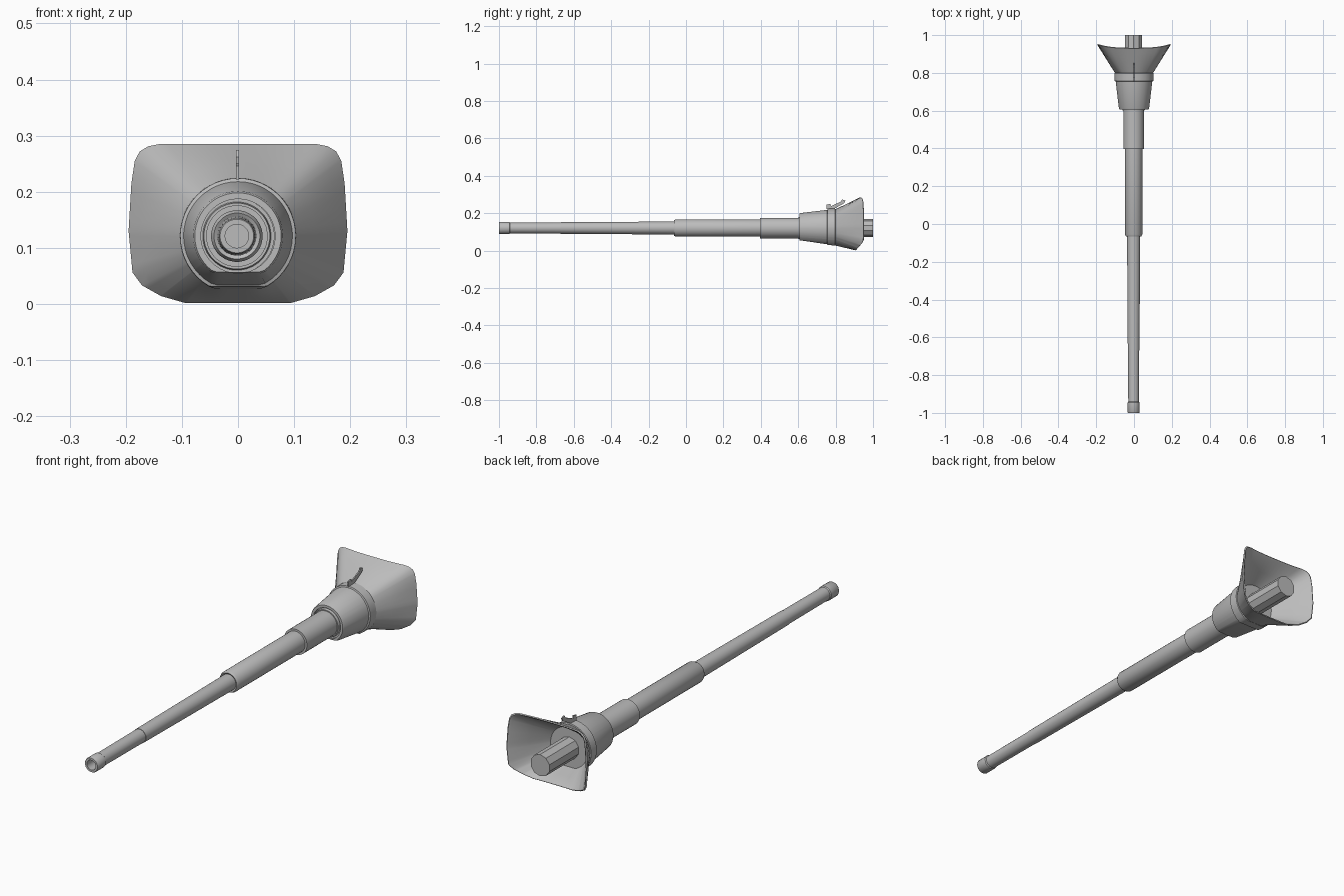
import bpy, bmesh, math

if "Cube" in bpy.data.objects:
    bpy.data.objects.remove(bpy.data.objects["Cube"])

AXIS_X, AXIS_Z = -0.002, 0.121

steel = bpy.data.materials.new("plain_grey")
steel.diffuse_color = (0.5, 0.5, 0.5, 1)
steel.use_nodes = True
steel.node_tree.nodes["Principled BSDF"].inputs["Base Color"].default_value = steel.diffuse_color


def finish(name, bm, angle=35):
    bmesh.ops.recalc_face_normals(bm, faces=bm.faces)
    me = bpy.data.meshes.new(name)
    bm.to_mesh(me)
    bm.free()
    ob = bpy.data.objects.new(name, me)
    bpy.context.collection.objects.link(ob)
    me.materials.append(steel)
    bpy.ops.object.select_all(action='DESELECT')
    ob.select_set(True)
    bpy.context.view_layer.objects.active = ob
    bpy.ops.object.shade_smooth_by_angle(angle=math.radians(angle))
    return ob


def loft(name, rings, cap_start=False, cap_end=False, closed=False):
    bm = bmesh.new()
    loops = [[bm.verts.new(p) for p in ring] for ring in rings]
    pairs = list(zip(loops, loops[1:]))
    if closed:
        pairs.append((loops[-1], loops[0]))
    n = len(loops[0])
    for a, b in pairs:
        for i in range(n):
            j = (i + 1) % n
            bm.faces.new((a[i], a[j], b[j], b[i]))
    if cap_start:
        bm.faces.new(loops[0])
    if cap_end:
        bm.faces.new(loops[-1])
    return finish(name, bm)


def lathe(name, profile, sides, **caps):
    # profile of (y, radius) turned around the barrel axis
    rings = [[(AXIS_X + r * math.cos(2 * math.pi * (i + .5) / sides), y,
               AXIS_Z + r * math.sin(2 * math.pi * (i + .5) / sides))
              for i in range(sides)] for y, r in profile]
    return loft(name, rings, **caps)


# Barrel sections, starting inside the bore
lathe("muzzle", [(-0.90, 0.021), (-1.0, 0.021), (-1.0, 0.030), (-0.997, 0.032),
                 (-0.945, 0.032), (-0.94, 0.028)], 32, cap_start=True)
lathe("front_barrel", [(-0.945, 0.0285), (-0.67, 0.0295), (-0.67, 0.031), (-0.05, 0.035)], 32)
lathe("middle_barrel", [(-0.06, 0.033), (-0.065, 0.041), (-0.055, 0.046), (0.41, 0.046)], 32)
lathe("rear_barrel", [(0.396, 0.044), (0.396, 0.055), (0.64, 0.055)], 32)
lathe("breech_tube", [(0.62, 0.047), (1.0, 0.047)], 10, cap_start=True, cap_end=True)
lathe("barrel_seal", [(0.65, 0.054), (0.602, 0.054), (0.602, 0.059),
                      (0.615, 0.061), (0.615, 0.067), (0.65, 0.067)], 32)

# Half of the flared shield outline (x, z), top to bottom
half = [(0.14, 0.285), (0.16, 0.281), (0.175, 0.272), (0.184, 0.255), (0.19, 0.215),
        (0.195, 0.13), (0.188, 0.056), (0.171, 0.033), (0.137, 0.014), (0.095, 0.002)]
outline = half + [(-x, z) for x, z in reversed(half)]
key_angles = [math.atan2(z - AXIS_Z, x) for x, z in outline]
angles = sorted({round(a % (2 * math.pi), 3) for a in
                 key_angles + [2 * math.pi * i / 48 for i in range(48)]})


def cast(a):
    # distance from the axis to the outline along angle a
    dx, dz = math.cos(a), math.sin(a)
    best = 0.0
    for (x1, z1), (x2, z2) in zip(outline, outline[1:] + outline[:1]):
        ex, ez = x2 - x1, z2 - z1
        d = dx * ez - dz * ex
        if abs(d) < 1e-9:
            continue
        t = (x1 * ez - (z1 - AXIS_Z) * ex) / d
        u = (x1 * dz - (z1 - AXIS_Z) * dx) / d
        if t > 0 and -0.01 <= u <= 1.01:
            best = max(best, t)
    return best


def collar_ring(y, r, floor=-1.0):
    return [(r * math.cos(a), y, max(floor, AXIS_Z + r * math.sin(a))) for a in angles]


def rim_ring(scale, dy=0.0):
    ring = []
    for a in angles:
        d = cast(a)
        x, z = d * math.cos(a), AXIS_Z + d * math.sin(a)
        y = 0.93 + 0.018 * (abs(x) / 0.19) ** 3 - 0.025 * max(0, 1 - z / 0.05)
        ring.append((x * scale, y + dy, AXIS_Z + (z - AXIS_Z) * scale))
    return ring


def mix(a, b, t):
    return [tuple(p + (q - p) * t for p, q in zip(u, v)) for u, v in zip(a, b)]


# Tapered collar with a flat underside
loft("mantlet_collar", [collar_ring(0.66, 0.066),
                        collar_ring(0.606, 0.066),
                        collar_ring(0.606, 0.077, 0.057),
                        collar_ring(0.612, 0.080, 0.055),
                        collar_ring(0.755, 0.097, 0.034),
                        collar_ring(0.757, 0.103, 0.031),
                        collar_ring(0.797, 0.104, 0.027),
                        collar_ring(0.80, 0.099, 0.029)])

# Shield flaring from the round collar to the rounded rectangular rim
neck = collar_ring(0.795, 0.098, 0.028)
throat = collar_ring(0.80, 0.088, 0.038)
outer, inner = rim_ring(1.0), rim_ring(0.94, -0.003)
loft("flared_shield", [collar_ring(0.795, 0.04), neck, mix(neck, outer, 0.4),
                       mix(neck, outer, 0.8), outer, rim_ring(0.975, 0.003), inner,
                       mix(throat, inner, 0.5), throat, collar_ring(0.80, 0.04)], closed=True)

# Thin lifting bracket on top
bm = bmesh.new()
side = [(0.752, 0.222), (0.752, 0.246), (0.772, 0.25), (0.775, 0.238), (0.828, 0.262),
        (0.835, 0.274), (0.852, 0.268), (0.846, 0.254), (0.80, 0.228), (0.79, 0.222)]
left = [bm.verts.new((-0.0035, y, z)) for y, z in side]
right = [bm.verts.new((0.0015, y, z)) for y, z in side]
bm.faces.new(left)
bm.faces.new(right)
for i in range(len(side)):
    j = (i + 1) % len(side)
    bm.faces.new((left[i], left[j], right[j], right[i]))
finish("top_bracket", bm)
